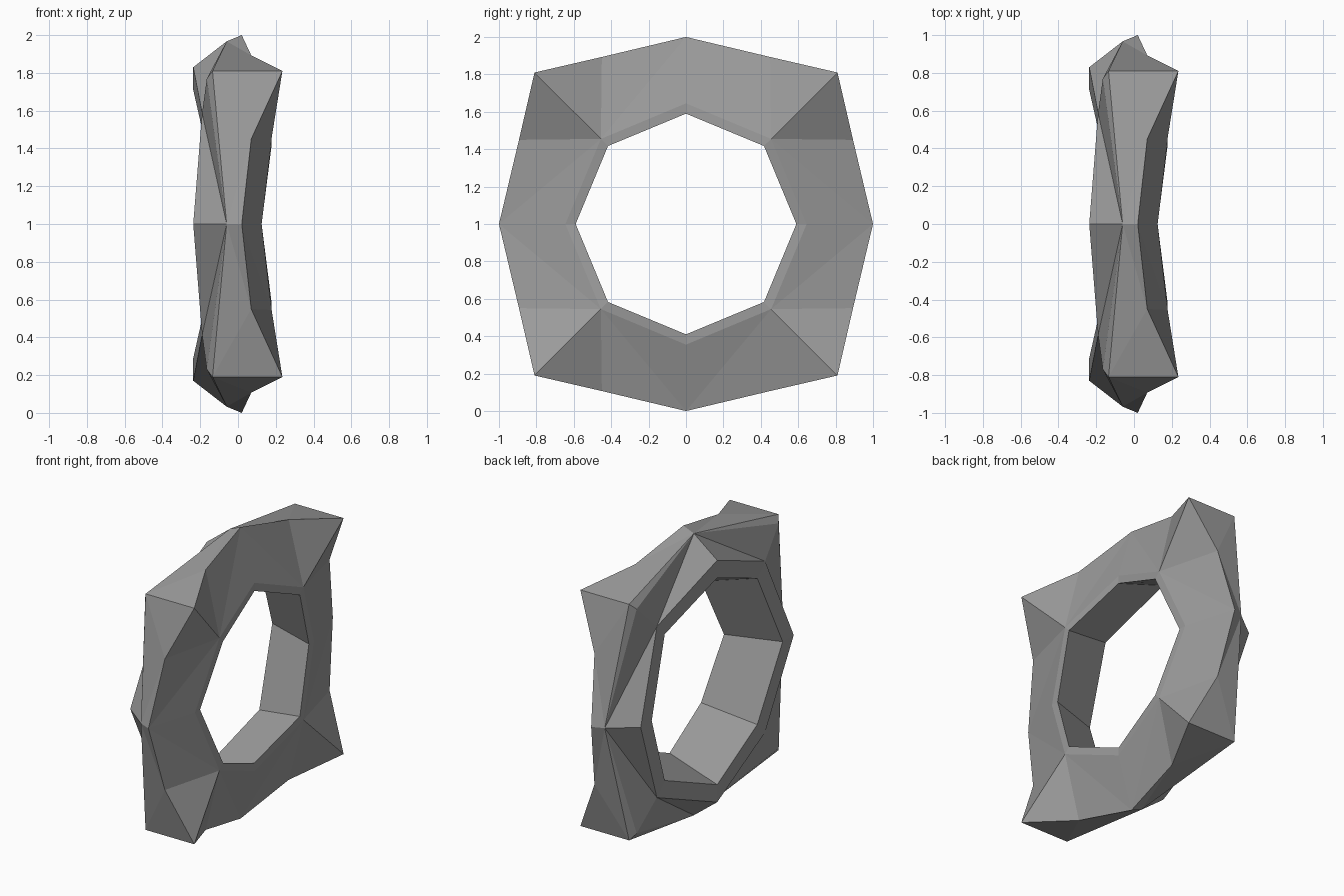
import bpy, bmesh, math
from mathutils import Matrix, Vector

cube = bpy.data.objects.get("Cube")
if cube:
    bpy.data.objects.remove(cube, do_unlink=True)

grey = bpy.data.materials.new("stone grey")
grey.use_nodes = True
colour = (0.33, 0.33, 0.33, 1)
grey.diffuse_color = colour
grey.node_tree.nodes["Principled BSDF"].inputs["Base Color"].default_value = colour

# One eighth of the ring: "s" points on the straight axis, "c" points on the corner diagonal
points = {
    "rim_s": (0.02, 0, 1.0), "rim_mid": (0.07, 0.45, 0.893), "rim_c": (0.235, 0.81, 0.81),
    "face_s": (0.125, 0, 0.645), "face_c": (0.178, 0.455, 0.455),
    "hole_s": (0.125, 0, 0.59), "hole_c": (0.178, 0.417, 0.417),
    "lip_s": (-0.237, 0, 0.71), "lip_c": (-0.19, 0.502, 0.502),
    "back_s": (-0.237, 0, 0.83), "back_c": (-0.19, 0.587, 0.587),
    "edge_s": (-0.06, 0, 0.967), "edge_c": (-0.135, 0.81, 0.81),
    "bevel_c": (-0.165, 0.77, 0.77),
}
faces = [
    # right side
    "rim_s rim_mid face_c", "rim_s face_c face_s", "rim_mid rim_c face_c",
    "face_s face_c hole_c hole_s",
    # tapered hole and left lip
    "hole_s hole_c lip_c lip_s", "lip_s lip_c back_c back_s",
    # left side
    "back_s back_c edge_s", "back_c bevel_c edge_s", "bevel_c edge_c edge_s",
    # outer wall
    "edge_s rim_mid rim_s", "edge_s edge_c rim_mid", "edge_c rim_c rim_mid",
]

# Mirror the wedge and turn it four times round the x axis
bm = bmesh.new()
for quarter in range(4):
    turn = Matrix.Rotation(quarter * math.pi / 2, 3, 'X')
    for side in (1, -1):
        verts = {}
        for name, (x, y, z) in points.items():
            verts[name] = bm.verts.new(turn @ Vector((x, side * y, z)) + Vector((0, 0, 1)))
        for face in faces:
            names = face.split()
            bm.faces.new([verts[n] for n in names[::side]])

bmesh.ops.remove_doubles(bm, verts=bm.verts, dist=0.001)
bmesh.ops.recalc_face_normals(bm, faces=bm.faces)

mesh = bpy.data.meshes.new("faceted_ring")
bm.to_mesh(mesh)
bm.free()
mesh.materials.append(grey)
ring = bpy.data.objects.new("faceted_ring", mesh)
bpy.context.collection.objects.link(ring)
